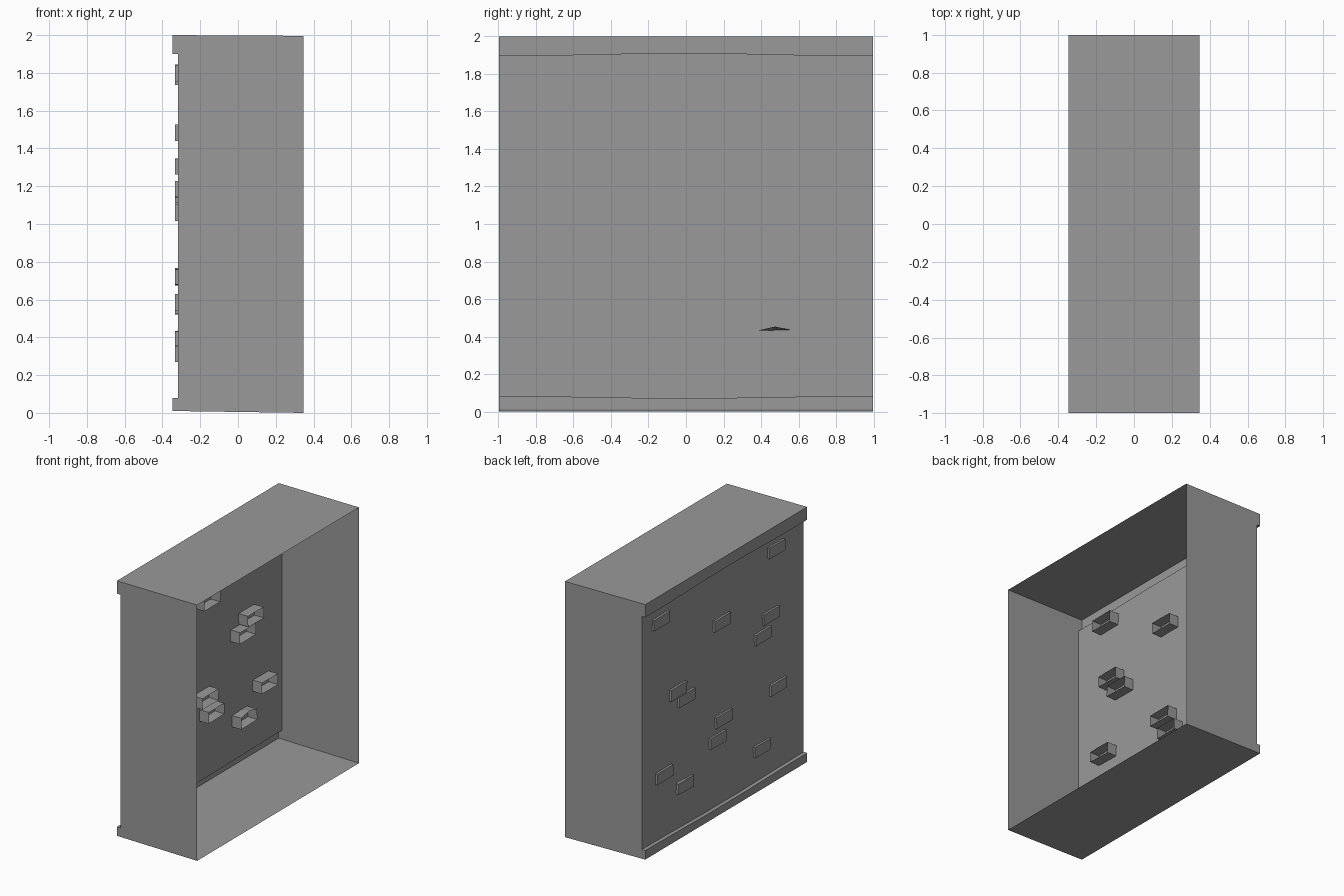
import bpy, bmesh, random

if "Cube" in bpy.data.objects:
    bpy.data.objects.remove(bpy.data.objects["Cube"])

random.seed(4)

# Dark grey stone
stone = bpy.data.materials.new("stone")
stone.diffuse_color = (0.32, 0.32, 0.32, 1)
stone.use_nodes = True
stone.node_tree.nodes["Principled BSDF"].inputs["Base Color"].default_value = stone.diffuse_color


def make_object(name, bm):
    mesh = bpy.data.meshes.new(name)
    bm.to_mesh(mesh)
    bm.free()
    mesh.materials.append(stone)
    obj = bpy.data.objects.new(name, mesh)
    bpy.context.collection.objects.link(obj)
    return obj


# Hollow wall shell: an open profile swept along y, lips slightly wavy
FRONT, PANEL, BACK = -0.347, -0.317, 0.346
bm = bmesh.new()
sections = []
for y, low, high, base in [(-0.998, 0.08, 1.90, 0.01), (-0.73, 0.078, 1.90, 0.01),
                           (-0.25, 0.07, 1.91, 0.01), (0.23, 0.07, 1.91, 0.01),
                           (0.7, 0.078, 1.90, 0.01), (0.998, 0.08, 1.90, 0.01)]:
    profile = [(BACK, 0.0), (FRONT, base), (FRONT, low), (PANEL, low),
               (PANEL, high), (FRONT, high), (FRONT, 2.0), (BACK, 1.996)]
    sections.append([bm.verts.new((x, y, z)) for x, z in profile])
for a, b in zip(sections, sections[1:]):
    for i in range(len(a) - 1):
        bm.faces.new((a[i], a[i + 1], b[i + 1], b[i]))

# End walls close the two y sides; the +x side stays open
bm.faces.new(sections[0])
bm.faces.new(list(reversed(sections[-1])))
bmesh.ops.recalc_face_normals(bm, faces=bm.faces)
if next(f for f in bm.faces if f.calc_center_median().z > 1.99).normal.z < 0:
    bmesh.ops.reverse_faces(bm, faces=bm.faces)
make_object("wall_shell", bm)


# Loose bricks: hollow boxes poking through the panel, open on the inner side
def brick(index, cy, cz, peak=0.0):
    bm = bmesh.new()
    w, h = 0.097, 0.043
    outline = [(-w, -h), (0, -h), (w, -h), (w, h), (0, h), (-w, h)]
    outer, inner = [], []
    for i, (y, z) in enumerate(outline):
        jitter = 0.003 if i not in (1, 4) else 0
        y += cy + random.uniform(-jitter, jitter)
        z += cz + random.uniform(-jitter, jitter)
        outer.append(bm.verts.new((-0.334, y, z)))
        inner.append(bm.verts.new((-0.235, y, z + (peak if i == 4 else 0))))
    bm.faces.new(list(reversed(outer)))
    for i in range(6):
        j = (i + 1) % 6
        bm.faces.new((outer[i], outer[j], inner[j], inner[i]))
    make_object(f"brick_{index}", bm)


spots = [(-0.65, 1.80), (0.77, 1.78), (0.02, 1.485), (-0.585, 1.305), (-0.487, 1.185),
         (0.56, 1.153), (0.457, 1.06), (-0.673, 0.72), (0.0, 0.725), (0.072, 0.587),
         (-0.474, 0.313), (0.73, 0.565)]
for n, (y, z) in enumerate(spots, 1):
    brick(n, y, z)
brick(13, 0.475, 0.388, peak=0.022)
